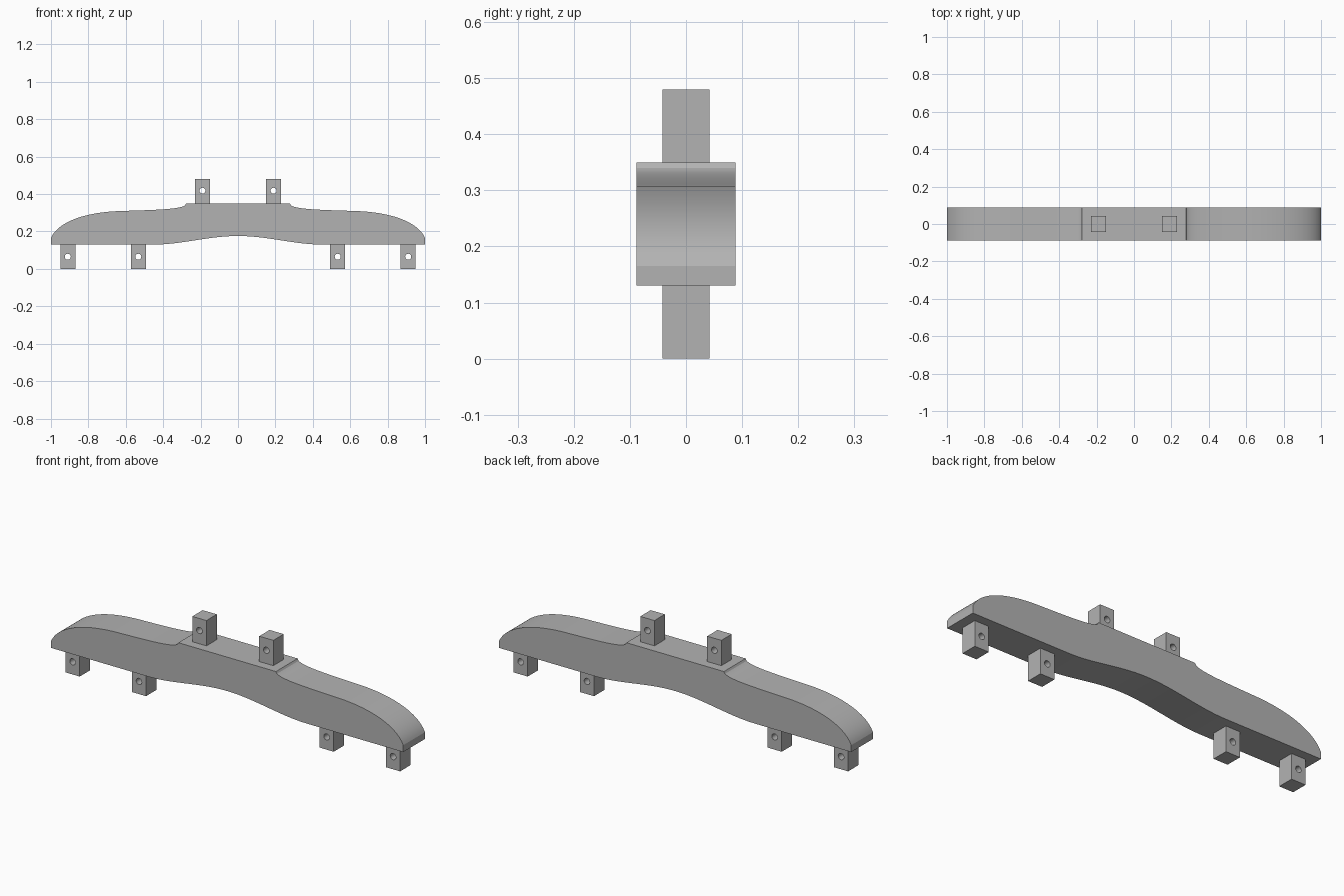
import bpy, bmesh, math
from mathutils import Vector
from mathutils.geometry import interpolate_bezier

cube = bpy.data.objects.get("Cube")
if cube:
    bpy.data.objects.remove(cube, do_unlink=True)

grey = bpy.data.materials.new("plain_grey")
grey.use_nodes = True
colour = (0.45, 0.45, 0.45, 1)
grey.diffuse_color = colour
grey.node_tree.nodes["Principled BSDF"].inputs["Base Color"].default_value = colour


def new_object(name, bm):
    bmesh.ops.recalc_face_normals(bm, faces=bm.faces[:])
    mesh = bpy.data.meshes.new(name)
    bm.to_mesh(mesh)
    bm.free()
    mesh.materials.append(grey)
    obj = bpy.data.objects.new(name, mesh)
    bpy.context.collection.objects.link(obj)
    return obj


def smooth(obj):
    bpy.ops.object.select_all(action='DESELECT')
    obj.select_set(True)
    bpy.context.view_layer.objects.active = obj
    bpy.ops.object.shade_smooth_by_angle(angle=math.radians(25))


def bezier(a, ha, hb, b, n):
    pts = [Vector((x, 0, z)) for x, z in (a, ha, hb, b)]
    return [(p.x, p.z) for p in interpolate_bezier(*pts, n)]


# Beam: half outline from the underside arch round the tip to the raised pad
half = bezier((0, .176), (.16, .176), (.3, .13), (.45, .13), 16)
half += [(1, .13)]
half += bezier((1, .165), (.97, .237), (.85, .305), (.61, .31), 24)
half += bezier((.61, .31), (.45, .315), (.31, .318), (.283, .34), 16)[1:]
half += [(.277, .35)]
outline = half + [(-x, z) for x, z in reversed(half[1:])]

DEPTH = .088
bm = bmesh.new()
face = bm.faces.new([bm.verts.new((x, -DEPTH, z)) for x, z in outline])
side = bmesh.ops.extrude_face_region(bm, geom=[face])
moved = [v for v in side["geom"] if isinstance(v, bmesh.types.BMVert)]
bmesh.ops.translate(bm, verts=moved, vec=(0, 2 * DEPTH, 0))
smooth(new_object("beam", bm))


# Lugs: square blocks with a round pin hole running front to back
def lug(name, x, base, hole_z):
    bm = bmesh.new()
    bmesh.ops.create_cube(bm, size=1)
    bmesh.ops.scale(bm, verts=bm.verts, vec=(.08, .084, .13))
    bmesh.ops.translate(bm, verts=bm.verts, vec=(x, 0, base + .065))
    block = new_object(name, bm)

    bm = bmesh.new()
    bmesh.ops.create_cone(bm, cap_ends=True, segments=24, radius1=.016,
                          radius2=.016, depth=.2)
    cutter = new_object("pin_hole_cutter", bm)
    cutter.rotation_euler.x = math.pi / 2
    cutter.location = (x, 0, hole_z)
    cutter.hide_render = True

    cut = block.modifiers.new("pin_hole", 'BOOLEAN')
    cut.operation = 'DIFFERENCE'
    cut.solver = 'EXACT'
    cut.object = cutter
    smooth(block)
    bpy.ops.object.modifier_move_to_index(modifier="pin_hole", index=0)
    bpy.ops.object.modifier_apply(modifier="pin_hole")
    bpy.data.objects.remove(cutter, do_unlink=True)


for label, s in (("left", 1), ("right", -1)):
    lug("upper_lug_" + label, s * .19, .35, .418)
    lug("lower_inner_lug_" + label, s * .533, 0, .065)
    lug("lower_outer_lug_" + label, s * .91, 0, .065)
